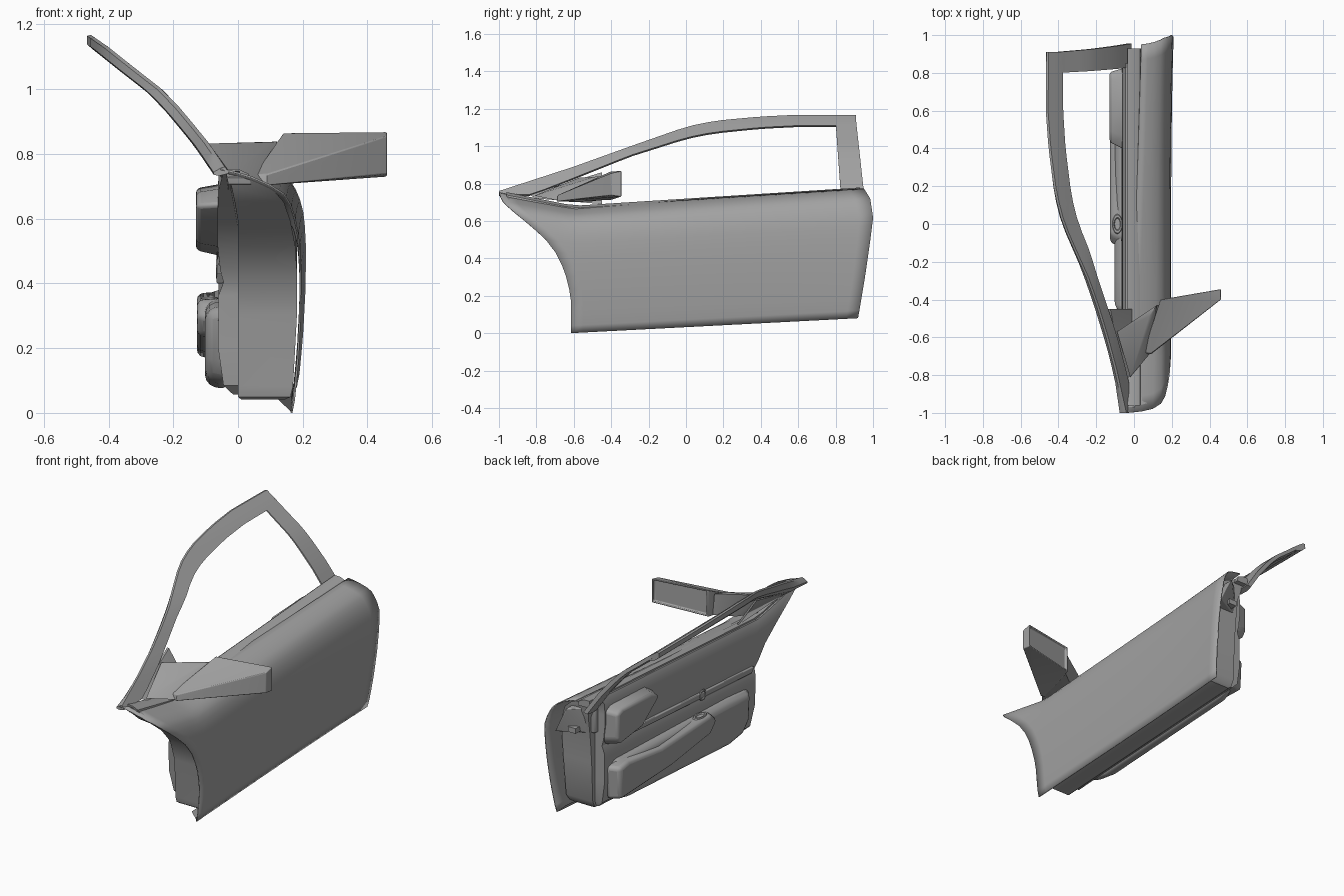
import bpy, bmesh, math
from mathutils import Vector

cube = bpy.data.objects.get("Cube")
if cube:
    bpy.data.objects.remove(cube, do_unlink=True)

GREY = (0.36, 0.36, 0.36, 1)
mat = bpy.data.materials.new("grey_paint")
mat.use_nodes = True
mat.diffuse_color = GREY
mat.node_tree.nodes["Principled BSDF"].inputs["Base Color"].default_value = GREY


def finish(bm, name, solid=0, bevel=0, offset=-1):
    bmesh.ops.recalc_face_normals(bm, faces=bm.faces)
    me = bpy.data.meshes.new(name)
    bm.to_mesh(me)
    bm.free()
    ob = bpy.data.objects.new(name, me)
    bpy.context.collection.objects.link(ob)
    me.materials.append(mat)
    if solid:
        m = ob.modifiers.new("thickness", "SOLIDIFY")
        m.thickness, m.offset = solid, offset
    if bevel:
        m = ob.modifiers.new("rounding", "BEVEL")
        m.width, m.segments, m.angle_limit = bevel, 3, math.radians(35)
    bpy.ops.object.select_all(action="DESELECT")
    ob.select_set(True)
    bpy.context.view_layer.objects.active = ob
    bpy.ops.object.shade_smooth_by_angle(angle=math.radians(32))
    return ob


def interp(table, v):
    for (a, p), (b, q) in zip(table, table[1:]):
        if v <= b:
            return p + (q - p) * max(0, (v - a) / (b - a))
    return table[-1][1]


def height(w, y):
    # sills and belt line climb to the rear, nose of the belt sweeps up
    up = w / 0.69
    return w + (0.052 + 0.012 * up) * (y + 0.615) + max(0, -0.6 - y) * 0.27 * up


def loft(name, rows, closed=False, cols=24, flare=0.0, **kw):
    # rows of (height, front y, rear y, front x, rear x)
    bm = bmesh.new()
    grid = []
    for w, y0, y1, x0, x1 in rows:
        line = []
        for i in range(cols + 1):
            t = i / cols
            y = y0 + (y1 - y0) * t
            x = x1 + (x0 - x1) * (1 - t) ** 2 + flare * t ** 4
            line.append(bm.verts.new((x, y, height(w, y))))
        grid.append(line)
    pairs = list(zip(grid, grid[1:]))
    if closed:
        pairs.append((grid[-1], grid[0]))
    for a, b in pairs:
        for i in range(cols):
            bm.faces.new((a[i], a[i + 1], b[i + 1], b[i]))
    if closed:
        # end walls bridge each row to its partner on the other side
        n = len(grid)
        for c in (0, cols):
            for i in range(n // 2 - 1):
                bm.faces.new([grid[k][c] for k in (i, i + 1, n - 2 - i, n - 1 - i)])
    return finish(bm, name, **kw)


def slab(name, rows):
    # rows of (height, front y, rear y, outer x, inner x)
    one = [(w, f, r, a, a) for w, f, r, a, b in rows]
    two = [(w, f, r, b, b) for w, f, r, a, b in reversed(rows)]
    return loft(name, one + two, closed=True)


def prism(name, outline, x0, x1, shrink=1.0, bevel=0.01):
    # side outline of (y, z) pushed inward from x0 to x1
    bm = bmesh.new()
    cy = sum(p[0] for p in outline) / len(outline)
    cz = sum(p[1] for p in outline) / len(outline)
    a = [bm.verts.new((x0, y, z)) for y, z in outline]
    b = [bm.verts.new((x1, cy + (y - cy) * shrink, cz + (z - cz) * shrink)) for y, z in outline]
    bm.faces.new(a)
    bm.faces.new(b)
    n = len(a)
    for i in range(n):
        bm.faces.new((a[i], a[(i + 1) % n], b[(i + 1) % n], b[i]))
    return finish(bm, name, bevel=bevel)


def hull(name, pts, bevel=0.0, recess=None):
    bm = bmesh.new()
    for p in pts:
        bm.verts.new(p)
    bmesh.ops.convex_hull(bm, input=bm.verts)
    bmesh.ops.delete(bm, geom=[v for v in bm.verts if not v.link_faces], context="VERTS")
    bmesh.ops.dissolve_limit(bm, angle_limit=0.03, verts=bm.verts, edges=bm.edges)
    bmesh.ops.recalc_face_normals(bm, faces=bm.faces)
    if recess:
        face = max(bm.faces, key=lambda f: f.normal.y * f.calc_area())
        bmesh.ops.inset_individual(bm, faces=[face], thickness=recess)
        bmesh.ops.inset_individual(bm, faces=[face], thickness=0.003, depth=-recess)
    return finish(bm, name, bevel=bevel)


# Outer skin with a folded hem along the sill
front = [(0, -.615), (.17, -.615), (.27, -.63), (.4, -.68), (.48, -.75),
         (.54, -.83), (.6, -.93), (.64, -.985), (.675, -1)]
rear = [(0, .92), (.2, .955), (.4, .985), (.52, 1), (.62, .985), (.675, .95)]
belly = [(0, .168), (.04, .176), (.15, .187), (.3, .195), (.45, .196), (.52, .188), (.57, .175),
         (.61, .154), (.635, .13), (.655, .095), (.667, .06), (.675, .025)]
levels = [0, .04, .1, .17, .23, .3, .36, .42, .48, .52, .56, .59, .615, .635, .655, .667, .675]
skin = [(w, interp(front, w), interp(rear, w),
         interp(belly, w) - max(0, w - .61) * 1.2, interp(belly, w)) for w in levels]
loft("outer_skin", skin, flare=.014, solid=0.006)
loft("sill_hem", [(.04, -.6, .9, .125, .125), (.002, -.612, .918, .165, .165)], flare=.014)

# Inner shell behind the skin
slab("inner_shell", [
    (.038, -.55, .82, .145, .01), (.046, -.56, .83, .162, 0), (.08, -.57, .85, .17, 0),
    (.3, -.58, .86, .182, 0), (.42, -.62, .87, .183, 0), (.5, -.70, .88, .177, 0),
    (.56, -.80, .89, .162, 0), (.6, -.89, .9, .142, -.01), (.635, -.94, .9, .1, -.02),
    (.66, -.96, .91, .03, -.03)])

# Interior trim panel
slab("trim_panel", [
    (.05, -.49, .82, -.015, .005), (.08, -.52, .83, -.045, .005), (.2, -.54, .83, -.062, .005),
    (.36, -.55, .83, -.06, .005), (.4, -.56, .83, -.045, .005), (.44, -.58, .83, -.055, .005),
    (.52, -.63, .83, -.064, .005), (.58, -.73, .83, -.064, .005), (.64, -.86, .83, -.06, .005),
    (.672, -.97, .85, -.045, .005)])
slab("belt_seal", [(.64, -.95, .93, .04, -.03), (.667, -.96, .93, .032, -.036),
                   (.68, -.96, .93, .0, -.034)])

# Window frame: outer face leans in with the glass, depth goes toward the cabin
slope = [(.7, .0), (.745, -.03), (.836, -.092), (.89, -.136), (.945, -.182), (1, -.235),
         (1.07, -.325), (1.13, -.4), (1.168, -.455)]
upper = [(-1, .76), (-.8, .825), (-.6, .89), (-.3, .998), (0, 1.103), (.1, 1.125), (.2, 1.14),
         (.4, 1.158), (.6, 1.168), (.91, 1.166)]
lower = [(-1, .74), (-.83, .74), (-.6, .83), (-.3, .95), (0, 1.045), (.1, 1.066), (.2, 1.08),
         (.4, 1.1), (.6, 1.11), (.91, 1.11)]


def strip(name, edges, depth):
    # box section: outer face near the slope, inner face set back by depth
    bm = bmesh.new()
    rows = []
    for a, b in edges:
        mid = [Vector(a).lerp(Vector(b), k / 3) for k in range(4)]
        out = [(interp(slope, z), y, z) for y, z in mid]
        back = [(interp(slope, z) - depth * s, y, z - depth * s * .25)
                for (y, z), s in zip(mid, (.3, 1, 1.1, .8))]
        rows.append([bm.verts.new(p) for p in out + back[::-1]])
    for r, s in zip(rows, rows[1:]):
        for k in range(8):
            j = (k + 1) % 8
            bm.faces.new((r[k], r[j], s[j], s[k]))
    for r in (rows[0], rows[-1]):
        for k in range(3):
            bm.faces.new((r[k], r[k + 1], r[6 - k], r[7 - k]))
    return finish(bm, name)


steps = [-1 + 1.91 * i / 24 for i in range(25)]
strip("window_rail", [((y, interp(upper, y)), (y, interp(lower, y))) for y in steps], .04)
strip("rear_pillar", [((.80 + .03 * t, 1.13 - .42 * t), (.91 + .045 * t, 1.13 - .41 * t))
                      for t in [i / 10 for i in range(11)]], .03)

# Corner panel in front of the glass
hull("corner_panel", [(x + d, y, z) for d in (0, -.012) for x, y, z in
                      [(-.05, -.84, .74), (-.125, -.45, .86), (-.01, -.45, .69), (-.02, -.8, .72)]])

# Wing mirror
hull("mirror_housing", [
    (.14, -.40, .712), (.14, -.40, .865), (.46, -.345, .73), (.46, -.345, .868),
    (.46, -.40, .738), (.46, -.40, .855), (.09, -.69, .703), (.09, -.685, .738),
    (.06, -.69, .708), (.05, -.68, .735)], bevel=.005, recess=.012)
hull("mirror_arm", [
    (-.09, -.57, .832), (0, -.53, .832), (.08, -.49, .836), (.12, -.43, .838), (.13, -.43, .715),
    (.09, -.68, .708), (.06, -.69, .73), (-.02, -.81, .735), (-.03, -.6, .70), (.03, -.5, .705)])

# Latch housing and latch at the rear edge
hull("latch_housing", [(x, y, z) for z in (.56, .71) for x, y in
                       [(.17 if z < .7 else .1, .955), (.17 if z < .7 else .1, .8),
                        (-.02, .85), (-.02, .78)]], bevel=.006)
hull("latch", [(x, y, z) for x in (.05, .1) for y in (.88, .935) for z in (.57, .6)])

# Inside fittings
prism("door_pocket", [(-.50, .16), (-.44, .09), (-.3, .07), (.74, .13), (.81, .18), (.81, .39),
                      (-.3, .35), (-.51, .33)], -.03, -.102, .88, .03)
prism("armrest", [(-.14, .3), (-.08, .235), (.3, .185), (.8, .165), (.81, .36), (.72, .375),
                  (.4, .335), (-.08, .355)], -.05, -.127, .93, .02)
prism("upper_pad", [(.80, .48), (.83, .52), (.83, .69), (.78, .71), (.46, .695), (.38, .645), (.56, .51)],
      -.04, -.13, .84, .015)
prism("trim_strip", [(.6, .47), (.6, .5), (-.53, .43), (-.51, .40)], -.04, -.066, 1, .004)


def dish(name, loc, radius, scale):
    # raised oval ring with a sunken middle
    bm = bmesh.new()
    bmesh.ops.create_circle(bm, cap_ends=True, segments=20, radius=radius)
    face = bm.faces[:][0]
    for thick, depth in ((.003, .006), (.008, 0), (.004, -.008)):
        bmesh.ops.inset_individual(bm, faces=[face], thickness=thick, depth=depth)
    ob = finish(bm, name)
    ob.location, ob.scale = loc, scale
    return ob


dish("armrest_cup", (-.088, 0, .352), .033, (.8, 1.6, 1))
dish("pull_handle", (-.062, -.06, .445), .035, (.9, .9, 1)).rotation_euler.y = -math.pi / 2
